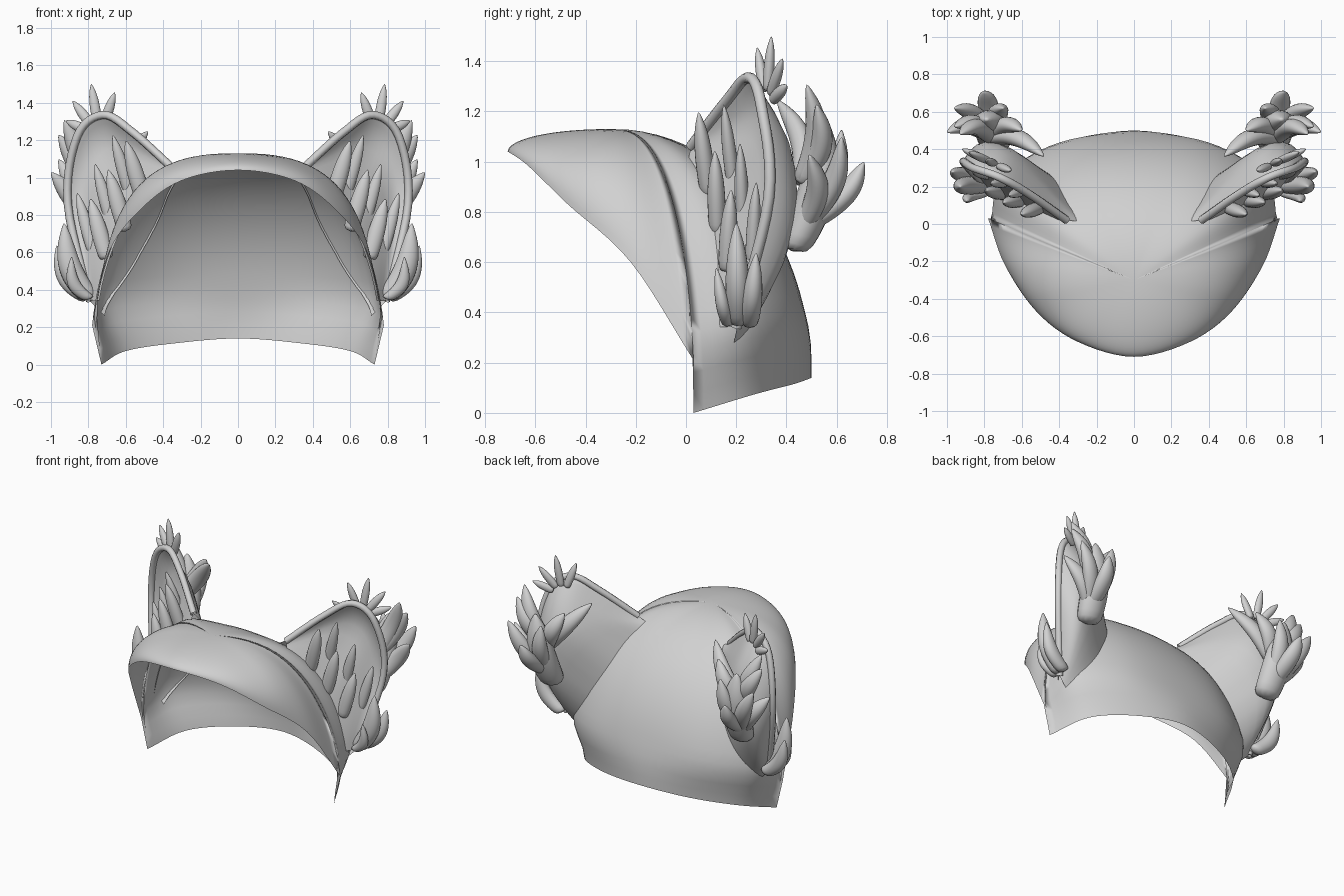
import bpy, math
from mathutils import Vector
from mathutils.bvhtree import BVHTree

if "Cube" in bpy.data.objects:
    bpy.data.objects.remove(bpy.data.objects["Cube"])

grey = bpy.data.materials.new("soft grey")
grey.diffuse_color = (0.64, 0.64, 0.64, 1)
grey.use_nodes = True
grey.node_tree.nodes["Principled BSDF"].inputs["Base Color"].default_value = grey.diffuse_color


def make(name, verts, faces, subdiv=0):
    me = bpy.data.meshes.new(name)
    me.from_pydata([tuple(v) for v in verts], [], faces)
    me.materials.append(grey)
    me.shade_smooth()
    ob = bpy.data.objects.new(name, me)
    bpy.context.collection.objects.link(ob)
    if subdiv:
        m = ob.modifiers.new("smooth", "SUBSURF")
        m.levels = m.render_levels = subdiv
    return ob


def spline(pts, steps):
    """Catmull-Rom curve through the points."""
    p = [Vector(q) for q in pts]
    p = [2 * p[0] - p[1]] + p + [2 * p[-1] - p[-2]]
    out = []
    for i in range(1, len(p) - 2):
        a, b, c, d = p[i - 1:i + 3]
        for k in range(steps):
            t = k / steps
            out.append(0.5 * (2 * b + (c - a) * t + (2 * a - 5 * b + 4 * c - d) * t * t
                              + (3 * b - a - 3 * c + d) * t ** 3))
    return out + [p[-2]]


def smooth(a, b, x):
    t = max(0, min(1, (x - a) / (b - a)))
    return t * t * (3 - 2 * t)


def grid_faces(rows, cols, wrap=False):
    n = cols if wrap else cols - 1
    return [(r * cols + c, r * cols + (c + 1) % cols,
             (r + 1) * cols + (c + 1) % cols, (r + 1) * cols + c)
            for r in range(rows - 1) for c in range(n)]


# Hood: spokes run from the crown to the face opening and the neck edge
S = 6
face_edge = spline([(-.3, -.63, .985), (0, -.71, 1.04), (.3, -.63, .985), (.52, -.47, .83),
                    (.69, -.22, .60), (.78, .03, .21)], S)[S:]
neck_edge = spline([(.73, .03, 0), (.6, .27, .073), (.33, .43, .115), (0, .5, .14), (-.33, .43, .115)], S)[:-S]
neck_wide = spline([(.79, .03, 0), (.73, .27, 0), (.42, .455, 0), (0, .5, 0), (-.42, .455, 0)], S)[:-S]
crown = Vector((0, -.3, 1.13))
rings = 22


def spoke(e, wide=None):
    """Points from near the crown down to edge point e."""
    depth = crown.z - e.z
    full = depth if wide else depth + .21 * smooth(-.4, .03, e.y)
    end = math.acos(1 - depth / full)
    power = .95 - .2 * smooth(.2, .75, e.x)
    reach = (wide or e) - crown
    if not wide:
        reach = reach / math.sin(end) ** power
    out = []
    for r in range(1, rings + 1):
        f = end * r / rings
        h = 1 - math.cos(f)
        p = crown + reach * math.sin(f) ** power
        if wide:
            p = p.lerp(e, smooth(.7, 1, h))
        out.append(Vector((p.x, p.y, crown.z - full * h)))
    return out


half = [spoke(e) for e in face_edge] + [spoke(e, w) for e, w in zip(neck_edge, neck_wide)]
spokes = half + [[Vector((-p.x, p.y, p.z)) for p in s] for s in reversed(half[1:-1])]
n = len(spokes)
verts = [s[r] for r in range(rings) for s in spokes] + [crown]
faces = grid_faces(rings, n, True) + [(rings * n, (i + 1) % n, i) for i in range(n)]
make("hood", verts, faces)
hood_tree = BVHTree.FromPolygons(verts, faces)


def on_hood(p):
    """Nearest hood point, sunk slightly below the surface."""
    q = hood_tree.find_nearest(p)[0]
    return q + (Vector((0, 0, .5)) - q).normalized() * .012


def tube(name, path, rad, sides=8):
    verts = []
    for i, p in enumerate(path):
        t = (path[min(i + 1, len(path) - 1)] - path[max(i - 1, 0)]).normalized()
        u = t.cross(Vector((0, 1, .2))).normalized()
        w = t.cross(u)
        verts += [p + rad * (math.cos(a) * u + math.sin(a) * w)
                  for a in (2 * math.pi * k / sides for k in range(sides))]
    make(name, verts, grid_faces(len(path), sides, True))


# Fur lock: a curved, slightly flattened finger from base to tip
def lock(name, base, tip, rad, bow, sides=10):
    d = (tip - base).normalized()
    u = d.cross(Vector((0, 1, .1))).normalized()
    v = d.cross(u)
    rows = 8
    verts = []
    for i in range(rows):
        h = i / (rows - 1)
        r = max(.05, (.7 + .6 * h) * (1 - h * h) ** .75)
        c = base.lerp(tip, h) + bow * math.sin(h * math.pi)
        verts += [c + rad * r * (math.cos(a) * u + .8 * math.sin(a) * v)
                  for a in (2 * math.pi * k / sides for k in range(sides))]
    faces = grid_faces(rows, sides, True)
    last = len(verts) - sides
    faces += [tuple(reversed(range(sides))), tuple(range(last, last + sides))]
    make(name, verts, faces, 1)


# Ear: rim line, and where its back and its hollow front meet the hood
rim = spline([(.36, .02, 1.06), (.56, .16, 1.24), (.72, .25, 1.335),
              (.86, .30, 1.22), (.91, .33, .86), (.79, .20, .34)], S)
back_root = spline([(.30, .02, 1.05), (.38, .16, .96), (.45, .28, .80),
                    (.53, .32, .62), (.62, .30, .44), (.74, .2, .25)], S)
front_root = spline([(.38, .0, 1.0), (.49, .05, .91), (.57, .09, .8),
                     (.65, .11, .68), (.70, .12, .56), (.76, .12, .34)], S)
ear = []
for i, (b, r, f) in enumerate(zip(back_root, rim, front_root)):
    k = math.sin(math.pi * i / (len(rim) - 1))
    b, f = on_hood(b), on_hood(f)
    swell = b.lerp(r, .5) + k * Vector((.09, .15, .0))
    cup = f.lerp(r, .6) + k * Vector((.015, .11, .04))
    ear.append([b, swell, r, cup, f])

# Fur clumps, each entry: kind, base, tip, thickness, bow
fur = []
hub = Vector((.74, .32, 1.22))
for k in range(4):                   # fan around the ear tip
    a = math.radians(109 - 28 * k)
    out = Vector((math.cos(a), .45 * math.cos(a), math.sin(a)))
    fur.append(("tip_fur", hub + .06 * out, hub + (.25, .285, .24, .2)[k] * out, .035, Vector()))
palm = Vector((.76, .46, .74))       # hand-shaped clump behind the ear
fur.append(("back_fur", Vector((.74, .42, .64)), Vector((.79, .56, 1.17)), .125, Vector((0, .04, 0))))
for tip in [(.48, .36, 1.25), (.60, .50, 1.2), (.70, .62, 1.13), (.80, .71, 1.0),
            (.96, .62, 1.1), (1.0, .49, 1.03), (.96, .52, 1.23), (.93, .48, 1.31)]:
    tip = Vector(tip)
    root = palm + Vector((0, 0, .18)) if tip.z > 1.15 else palm
    fur.append(("back_fur", root, tip, .075, Vector((0, .05, 0))))
for k in range(3):                   # two rows inside the ear
    root = Vector((.50, .09, .86)).lerp(Vector((.70, .16, .56)), k / 2)
    tip = Vector((.60, .05, 1.20)).lerp(Vector((.79, .18, .89)), k / 2)
    deep = Vector((.07, .1, .03))
    fur.append(("inner_fur", root, tip, .058, Vector()))
    fur.append(("inner_fur", root + deep, tip + deep, .045, Vector()))
for k in range(3):                   # cheek tufts under the ear
    tip = Vector((.89 + .04 * k, .12 + .08 * k, (.58, .76, .64)[k]))
    fur.append(("cheek_fur", Vector((.79, .17 + .04 * k, .35)), tip,
                (.045, .08, .065)[k], Vector((.04, 0, -.03))))

for side, sx in (("right", 1), ("left", -1)):
    flip = lambda p: Vector((p.x * sx, p.y, p.z))
    cols = [spline([flip(p) for p in row], 4) for row in ear]
    make(side + "_ear", [p for c in cols for p in c], grid_faces(len(cols), len(cols[0])))
    tube(side + "_ear_rim", [flip(p) for p in rim], .022)
    for i, (kind, root, tip, rad, bow) in enumerate(fur):
        lock(f"{side}_{kind}_{i + 1}", flip(root), flip(tip), rad, flip(bow))
